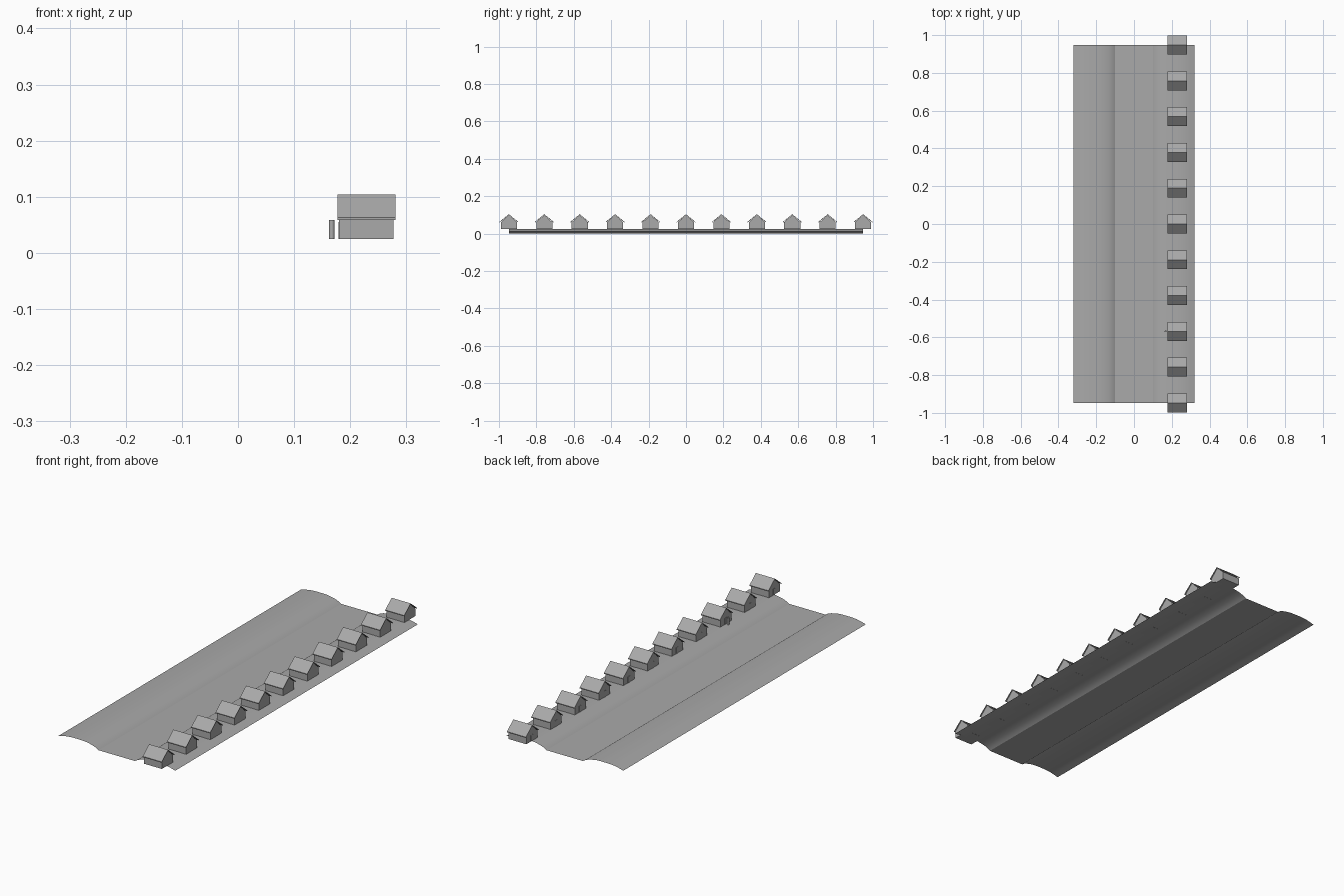
import bpy
import math

cube = bpy.data.objects.get("Cube")
if cube:
    bpy.data.objects.remove(cube, do_unlink=True)

grey = bpy.data.materials.new("plain grey")
grey.use_nodes = True
COLOUR = (0.4, 0.4, 0.4, 1)
grey.diffuse_color = COLOUR
grey.node_tree.nodes["Principled BSDF"].inputs["Base Color"].default_value = COLOUR


def add_mesh(name, verts, faces):
    mesh = bpy.data.meshes.new(name)
    mesh.from_pydata(verts, [], faces)
    mesh.materials.append(grey)
    obj = bpy.data.objects.new(name, mesh)
    bpy.context.collection.objects.link(obj)
    return obj


def prism(name, outline, x0, x1):
    """Extrude a (y, z) outline along x."""
    n = len(outline)
    verts = [(x, y, z) for x in (x0, x1) for y, z in outline]
    faces = [(i, (i + 1) % n, (i + 1) % n + n, i + n) for i in range(n)]
    faces += [tuple(reversed(range(n))), tuple(range(n, 2 * n))]
    return add_mesh(name, verts, faces)


# Valley sheet: flat floor, rounded banks, drooping outer edges
half = [(0.1, 0), (0.112, 0.008), (0.13, 0.015), (0.15, 0.02), (0.175, 0.024),
        (0.2, 0.025), (0.24, 0.025), (0.27, 0.023), (0.295, 0.018), (0.32, 0.011)]
profile = [(-x, z) for x, z in reversed(half)] + half
n = len(profile)
END = 0.947
ground = add_mesh("valley_ground",
                  [(x, y, z) for y in (-END, END) for x, z in profile],
                  [(i, i + 1, i + 1 + n, i + n) for i in range(n - 1)])
bpy.context.view_layer.objects.active = ground
ground.select_set(True)
bpy.ops.object.shade_smooth_by_angle(angle=math.radians(25))
ground.select_set(False)

# House parts, centred on y = 0
BASE, EAVE, RIDGE = 0.0245, 0.059, 0.104
body = prism("house_body",
             [(-0.043, BASE), (0.043, BASE), (0.043, 0.061), (0, 0.1), (-0.043, 0.061)],
             0.18, 0.277)
roof = prism("house_roof",
             [(-0.05, EAVE), (0, 0.1), (0.05, EAVE), (0.05, EAVE + 0.004),
              (0, RIDGE), (-0.05, EAVE + 0.004)],
             0.177, 0.281)
door = prism("house_door",
             [(-0.009, BASE), (0.009, BASE), (0.009, 0.055), (-0.009, 0.055)],
             0.179, 0.1805)
parts = [body, roof, door]

# Row of eleven houses
COUNT = 11
for i in range(COUNT):
    y = -END + 2 * END * i / (COUNT - 1)
    for part in parts:
        obj = part
        if i:
            obj = bpy.data.objects.new(part.name + "_" + str(i + 1), part.data)
            bpy.context.collection.objects.link(obj)
        obj.location.y = y

# Small post standing before one house
bpy.ops.mesh.primitive_cylinder_add(vertices=16, radius=0.005, depth=0.034,
                                    location=(0.167, -0.568, 0.042))
post = bpy.context.object
post.name = "small_post"
post.data.materials.append(grey)
bpy.ops.object.shade_smooth_by_angle(angle=math.radians(40))
